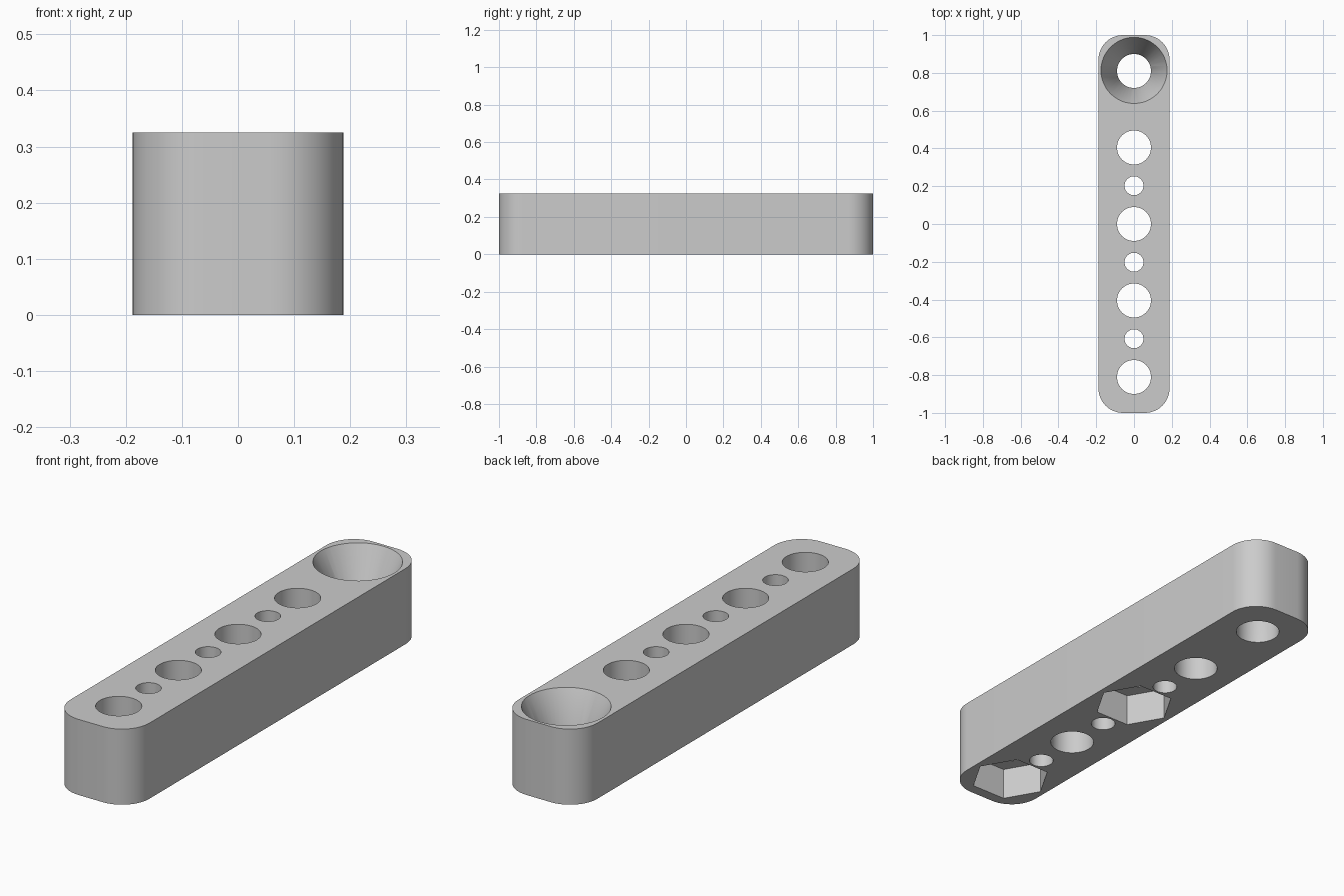
import bpy
import bmesh
from math import cos, sin, pi

cube = bpy.data.objects.get("Cube")
if cube:
    bpy.data.objects.remove(cube, do_unlink=True)

LENGTH, WIDTH, HEIGHT, CORNER = 2.0, 0.376, 0.325, 0.13
PITCH = 0.405
BOLT_R, PIN_R = 0.09, 0.05

grey = bpy.data.materials.new("plain_grey")
grey.use_nodes = True
colour = (0.6, 0.6, 0.6, 1)
grey.diffuse_color = colour
grey.node_tree.nodes["Principled BSDF"].inputs["Base Color"].default_value = colour


def loft(name, bottom, top, z0, z1):
    """Closed solid between two outlines with equal point counts."""
    bm = bmesh.new()
    low = [bm.verts.new((x, y, z0)) for x, y in bottom]
    high = [bm.verts.new((x, y, z1)) for x, y in top]
    n = len(low)
    bm.faces.new(low[::-1])
    bm.faces.new(high)
    for i in range(n):
        j = (i + 1) % n
        bm.faces.new((low[i], low[j], high[j], high[i]))
    mesh = bpy.data.meshes.new(name)
    bm.to_mesh(mesh)
    bm.free()
    mesh.materials.append(grey)
    obj = bpy.data.objects.new(name, mesh)
    bpy.context.collection.objects.link(obj)
    return obj


def ring(radius, y, sides):
    return [(radius * cos(2 * pi * i / sides), y + radius * sin(2 * pi * i / sides))
            for i in range(sides)]


def rounded_rectangle(w, l, r, steps=12):
    points = []
    for k, (sx, sy) in enumerate(((1, 1), (-1, 1), (-1, -1), (1, -1))):
        for i in range(steps + 1):
            a = (k + i / steps) * pi / 2
            points.append((sx * (w / 2 - r) + r * cos(a), sy * (l / 2 - r) + r * sin(a)))
    return points


# Bar with rounded corners
outline = rounded_rectangle(WIDTH, LENGTH, CORNER)
bar = loft("drilled_bar", outline, outline, 0, HEIGHT)

cutters = []


def cutter(name, r0, r1, y, z0, z1, sides=48):
    obj = loft(name, ring(r0, y, sides), ring(r1, y, sides), z0, z1)
    obj.hide_render = True
    cutters.append(obj)


# Bolt holes through the full height
for k in range(-2, 3):
    cutter("bolt_hole_cutter", BOLT_R, BOLT_R, k * PITCH, -0.1, HEIGHT + 0.1)

# Small pin holes between the bolt holes
for k in (-1.5, -0.5, 0.5):
    cutter("pin_hole_cutter", PIN_R, PIN_R, k * PITCH, -0.1, HEIGHT + 0.1)

# Hexagonal nut pockets in the underside
for k in (-2, 0):
    cutter("nut_pocket_cutter", 0.165, 0.165, k * PITCH, -0.1, 0.14, 6)

# Conical countersink at the back end, carried a little above the top face
RIM_R, DEPTH, OVER = 0.175, 0.18, 0.02
slope = (RIM_R - BOLT_R) / DEPTH
cutter("countersink_cutter", BOLT_R - slope * 0.002, RIM_R + slope * OVER,
       2 * PITCH + 0.003, HEIGHT - DEPTH - 0.002, HEIGHT + OVER)

# Cut everything out of the bar
bpy.ops.object.select_all(action='DESELECT')
bar.select_set(True)
bpy.context.view_layer.objects.active = bar
for obj in cutters:
    mod = bar.modifiers.new("cut", 'BOOLEAN')
    mod.operation = 'DIFFERENCE'
    mod.solver = 'EXACT'
    mod.object = obj
    bpy.ops.object.modifier_apply(modifier=mod.name)
for obj in cutters:
    bpy.data.objects.remove(obj, do_unlink=True)

bpy.ops.object.shade_smooth_by_angle(angle=pi / 6)
